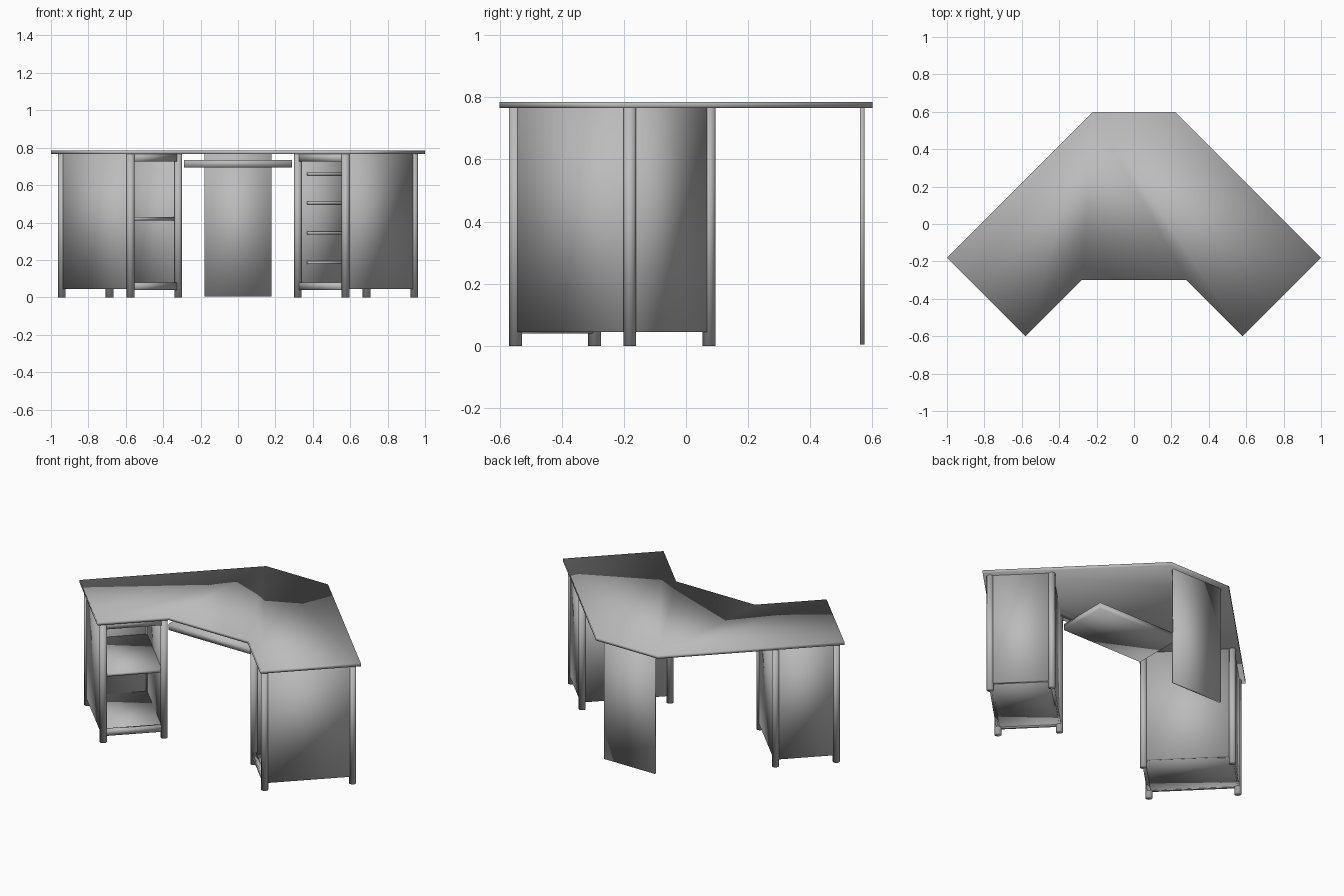
import bpy, bmesh
from math import pi
from mathutils import Matrix, Vector

cube = bpy.data.objects.get("Cube")
if cube:
    bpy.data.objects.remove(cube, do_unlink=True)

GREY = (0.5, 0.5, 0.5, 1)
mat = bpy.data.materials.new("grey")
mat.use_nodes = True
mat.diffuse_color = GREY
mat.node_tree.nodes["Principled BSDF"].inputs["Base Color"].default_value = GREY


def finish(name, bm, frame=Matrix()):
    """Turn a bmesh into a smooth shaded object placed in a frame."""
    bmesh.ops.recalc_face_normals(bm, faces=bm.faces)
    mesh = bpy.data.meshes.new(name)
    bm.to_mesh(mesh)
    bm.free()
    mesh.materials.append(mat)
    mesh.shade_smooth()
    obj = bpy.data.objects.new(name, mesh)
    obj.matrix_world = frame
    bpy.context.collection.objects.link(obj)
    return obj


def box(name, x, y, z, frame=Matrix()):
    """Box from (min, max) ranges."""
    bm = bmesh.new()
    bmesh.ops.create_cube(bm, size=1)
    for v in bm.verts:
        v.co = Vector([(r[0] + r[1]) / 2 + c * (r[1] - r[0]) for c, r in zip(v.co, (x, y, z))])
    return finish(name, bm, frame)


def post(name, x, y, top, frame):
    """Round leg standing on the floor."""
    bm = bmesh.new()
    bmesh.ops.create_cone(bm, cap_ends=True, segments=20, radius1=LEG, radius2=LEG, depth=top,
                          matrix=Matrix.Translation((x, y, top / 2)))
    return finish(name, bm, frame)


LEG = 0.021
TOP, UNDER = 0.785, 0.765
W, D, T = 0.18, 0.26, 0.01      # pedestal half width, half depth, half wall
BASE = 0.045

# Worktop: half outline mirrored to a full one
half = [(0.22, 0.6), (1, -0.18), (0.58, -0.6), (0.28, -0.3)]
outline = half + [(-x, y) for x, y in reversed(half)]
bm = bmesh.new()
face = bm.faces.new([bm.verts.new((x, y, UNDER)) for x, y in outline])
side = bmesh.ops.extrude_face_region(bm, geom=[face])
bmesh.ops.translate(bm, vec=(0, 0, TOP - UNDER),
                    verts=[v for v in side["geom"] if isinstance(v, bmesh.types.BMVert)])
if len(bm.faces) == len(outline) + 1:
    bm.faces.new([v for v in face.verts])
finish("worktop", bm)

# Back support and keyboard tray
box("back_panel", (-0.18, 0.18), (0.56, 0.574), (0.004, UNDER))
box("keyboard_tray", (-0.29, 0.29), (-0.29, 0.04), (0.695, 0.735))

# Pedestals, turned to follow the wings
for name, s in (("left", 1), ("right", -1)):
    frame = Matrix.Translation((s * 0.631, -0.2375, 0)) @ Matrix.Rotation(-s * pi / 4, 4, "Z")
    for i, (x, y) in enumerate([(a * W, b * D) for a in (-1, 1) for b in (-1, 1)]):
        post(f"{name}_leg_{i + 1}", x, y, UNDER, frame)
    for wall, x in (("wall_a", -W), ("wall_b", W)):
        box(f"{name}_{wall}", (x - T, x + T), (-D, D), (BASE, UNDER), frame)
    box(f"{name}_back", (-W, W), (D - T, D + T), (BASE, UNDER), frame)
    box(f"{name}_bottom", (-W, W), (-D, D), (BASE, BASE + 0.018), frame)
    for rail, z in (("lower_rail", 0.04), ("upper_rail", 0.725)):
        box(f"{name}_{rail}", (-W, W), (-D - T, -D + T), (z, z + 0.04), frame)

    if name == "right":
        # Open shelf
        box("shelf", (-W + T, W - T), (-D + T, D - T), (0.412, 0.43), frame)
    else:
        # Drawer runners on both inner walls
        for i, z in enumerate((0.185, 0.345, 0.505, 0.66)):
            for tag, a in (("a", -1), ("b", 1)):
                xs = sorted((a * (W - T), a * (W - T - 0.014)))
                box(f"runner_{tag}_{i + 1}", xs, (-D + 0.06, D - 0.03), (z - 0.008, z + 0.008), frame)
